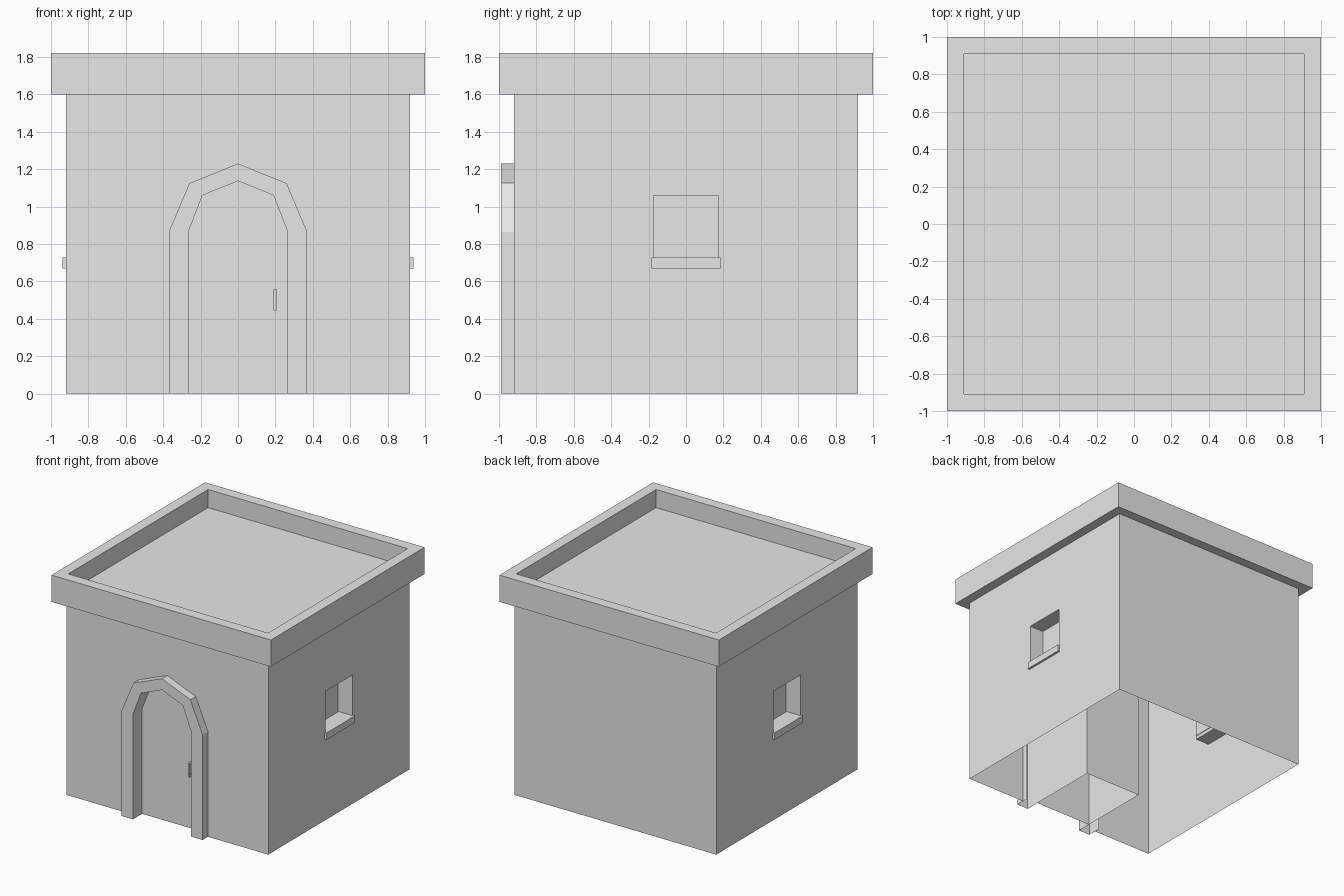
import bpy, bmesh

cube = bpy.data.objects.get("Cube")
if cube:
    bpy.data.objects.remove(cube, do_unlink=True)

grey = bpy.data.materials.new("plain_grey")
grey.use_nodes = True
grey.diffuse_color = (0.8, 0.8, 0.8, 1)
grey.node_tree.nodes["Principled BSDF"].inputs["Base Color"].default_value = (0.8, 0.8, 0.8, 1)

WALL = 0.92           # half width of the walls
EAVE = 1.6            # wall height
FRAME_FRONT, DOOR_FRONT, DOOR_BACK = -0.99, -0.87, -0.26


def finish(bm, name):
    bmesh.ops.remove_doubles(bm, verts=bm.verts, dist=0.0001)
    bmesh.ops.recalc_face_normals(bm, faces=bm.faces)
    mesh = bpy.data.meshes.new(name)
    bm.to_mesh(mesh)
    bm.free()
    mesh.materials.append(grey)
    obj = bpy.data.objects.new(name, mesh)
    bpy.context.collection.objects.link(obj)
    return obj


def loft(bm, rings, closed=True, cap=False):
    """Join successive point rings with quads, optionally capping the last."""
    rows = [[bm.verts.new(p) for p in ring] for ring in rings]
    n = len(rows[0])
    for a, b in zip(rows, rows[1:]):
        for i in range(n if closed else n - 1):
            j = (i + 1) % n
            bm.faces.new((a[i], a[j], b[j], b[i]))
    if cap:
        bm.faces.new(rows[-1])


def square(h, z):
    return [(-h, -h, z), (h, -h, z), (h, h, z), (-h, h, z)]


def side_rect(x, half, z0, z1):
    return [(x, -half, z0), (x, half, z0), (x, half, z1), (x, -half, z1)]


def arch(half, y):
    """Arch outline, from the left foot to the right foot."""
    return [(sx * px, y, pz) for sx, px, pz in
            [(-1, p[0], p[1]) for p in half] + [(1, p[0], p[1]) for p in half[-2::-1]]]


def box(name, x, y, z):
    bm = bmesh.new()
    loft(bm, [[(x[0], y[0], k), (x[1], y[0], k), (x[1], y[1], k), (x[0], y[1], k)] for k in z], cap=True)
    bm.faces.new([v for v in bm.verts][:4])
    return finish(bm, name)


OUTER = [(0.37, 0), (0.37, 0.865), (0.26, 1.125), (0, 1.23)]
INNER = [(0.265, 0), (0.265, 0.865), (0.19, 1.06), (0, 1.137)]

# Building shell: open below, with a sunken roof behind a parapet
bm = bmesh.new()
loft(bm, [square(WALL, EAVE), square(1, EAVE), square(1, 1.82),
          square(0.91, 1.82), square(0.91, 1.67)], cap=True)

# Side walls with recessed windows
for s in (1, -1):
    loft(bm, [side_rect(s * WALL, WALL, 0, EAVE),
              side_rect(s * WALL, 0.175, 0.70, 1.06),
              side_rect(s * 0.79, 0.175, 0.70, 1.06)], cap=True)

# Back wall, and front wall notched for the doorway
bm.faces.new([bm.verts.new(p) for p in
              [(-WALL, WALL, 0), (WALL, WALL, 0), (WALL, WALL, EAVE), (-WALL, WALL, EAVE)]])
front = ([(-WALL, -WALL, EAVE), (-WALL, -WALL, 0)] + arch(OUTER, -WALL)
         + [(WALL, -WALL, 0), (WALL, -WALL, EAVE)])
bm.faces.new([bm.verts.new(p) for p in front])
finish(bm, "building_shell")

# Arched door surround
bm = bmesh.new()
loft(bm, [arch(OUTER, DOOR_FRONT), arch(OUTER, FRAME_FRONT),
          arch(INNER, FRAME_FRONT), arch(INNER, DOOR_FRONT)], closed=False)
finish(bm, "door_frame")

# Deep arched door block, open below
bm = bmesh.new()
loft(bm, [arch(INNER, DOOR_FRONT), arch(INNER, DOOR_BACK)], closed=False, cap=True)
bm.faces.new([bm.verts.new(p) for p in arch(INNER, DOOR_FRONT)])
finish(bm, "door")

# Door handle: upright bar on two mounts
box("handle_bar", (0.19, 0.205), (-0.925, -0.91), (0.445, 0.56))
for name, z in (("lower", 0.445), ("upper", 0.545)):
    box("handle_mount_" + name, (0.19, 0.205), (-0.91, DOOR_FRONT), (z, z + 0.015))

# Window sills
for name, s in (("left", 1), ("right", -1)):
    box("window_sill_" + name, sorted((s * 0.795, s * 0.938)), (-0.185, 0.185), (0.67, 0.727))
